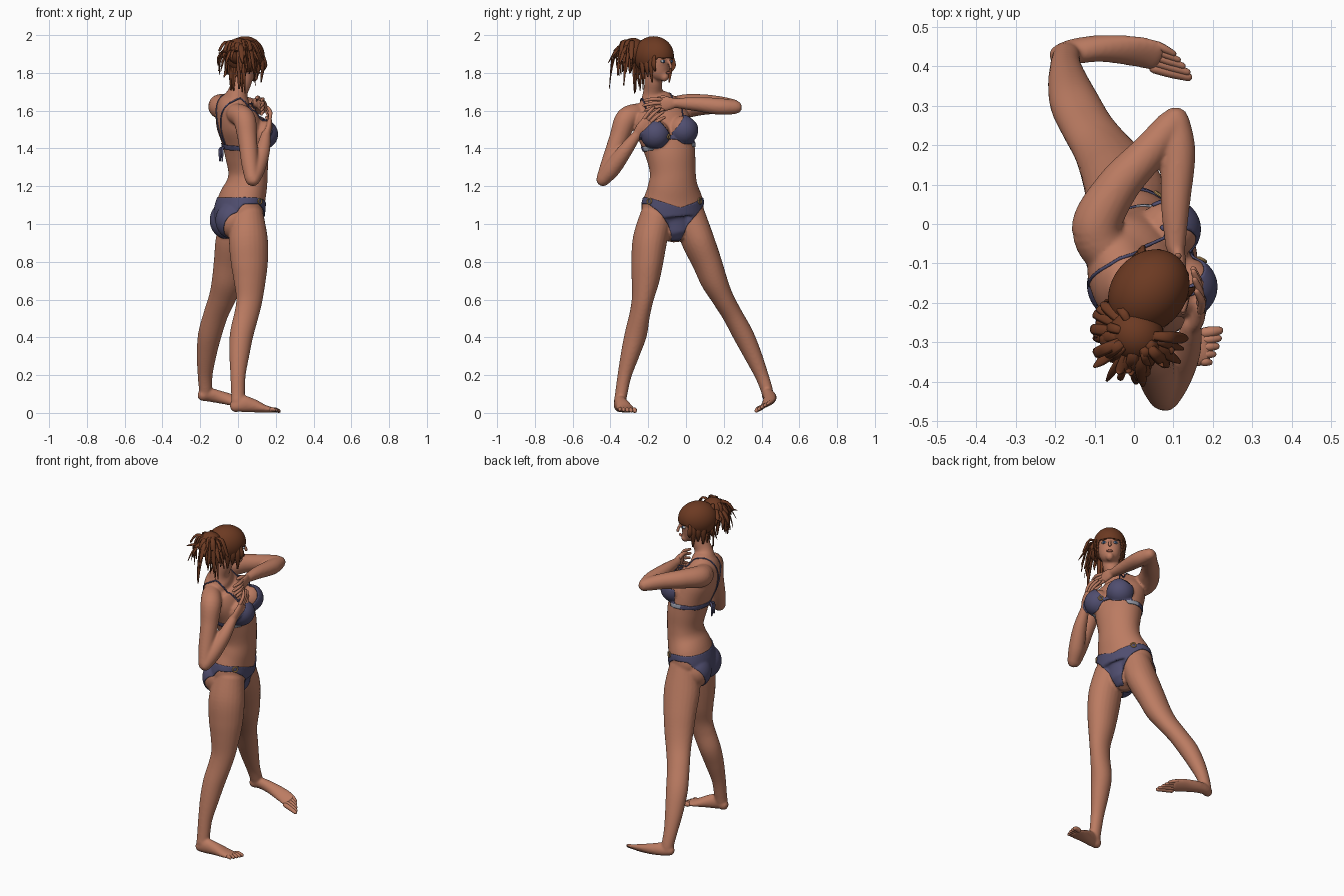
import bpy, bmesh, math, random
from mathutils import Vector, Matrix
from mathutils.bvhtree import BVHTree

if "Cube" in bpy.data.objects:
    bpy.data.objects.remove(bpy.data.objects["Cube"])

random.seed(4)
UP = Vector((0, 0, 1))
F, L = Vector((.953, .303, 0)), Vector((-.303, .953, 0))      # body forward / her left
HF, HL = Vector((.64, .768, 0)), Vector((-.768, .64, 0))      # head forward / left


def mat(name, r, g, b):
    m = bpy.data.materials.new(name)
    m.diffuse_color = (r, g, b, 1)
    m.use_nodes = True
    m.node_tree.nodes["Principled BSDF"].inputs["Base Color"].default_value = m.diffuse_color
    return m


SKIN = mat("skin", .50, .20, .122)
HAIR = mat("brown hair", .15, .042, .016)
NAVY = mat("navy cloth", .08, .076, .16)
GREY = mat("pale grey cloth", .33, .35, .42)
GOLD = mat("gold", .55, .33, .12)
WHITE = mat("eye white", .6, .6, .6)
IRIS = mat("blue iris", .03, .08, .2)
LIPS = mat("lips", .42, .14, .09)


def spline(pts, sub):
    """Catmull-Rom through tuples of any length."""
    P = [pts[0]] + list(pts) + [pts[-1]]
    out = []
    for i in range(1, len(P) - 2):
        for k in range(sub):
            t = k / sub
            out.append([.5 * (2 * b + (c - a) * t + (2*a - 5*b + 4*c - d) * t*t + (3*b - a - 3*c + d) * t**3)
                        for a, b, c, d in zip(P[i-1], P[i], P[i+1], P[i+2])])
    return out + [list(pts[-1])]


def loft(bm, secs, ref=L, n=24, sub=6):
    """Elliptical rings (x, y, z, width, depth) swept along a spline, with round ends."""
    q = spline([tuple(s) if len(s) == 5 else tuple(s) + (s[3],) for s in secs], sub)
    ends = []
    for a, b in ((q[0], q[1]), (q[-1], q[-2])):
        p = Vector(a[:3])
        t = (p - Vector(b[:3])).normalized()
        r = min(a[3], a[4])
        ends.append([list(p + t*r*h) + [a[3]*s, a[4]*s] for h, s in ((.6, .78), (.92, .35))])
    q = ends[0][::-1] + q + ends[1]
    rings = []
    for i, s in enumerate(q):
        t = (Vector(q[min(i+1, len(q)-1)][:3]) - Vector(q[max(i-1, 0)][:3])).normalized()
        u = (ref - t * ref.dot(t)).normalized()
        v = t.cross(u)
        rings.append([bm.verts.new(Vector(s[:3]) + u*s[3]*math.cos(a) + v*s[4]*math.sin(a))
                      for a in (math.tau*k/n for k in range(n))])
    for a, b in zip(rings, rings[1:]):
        for k in range(n):
            bm.faces.new((a[k], a[(k+1) % n], b[(k+1) % n], b[k]))
    bm.faces.new(rings[0])
    bm.faces.new(rings[-1])


def ball(bm, c, f, l, z, fw=F, lf=L):
    m = Matrix((fw*f, lf*l, UP*z)).transposed().to_4x4()
    bmesh.ops.create_uvsphere(bm, u_segments=28, v_segments=18, radius=1, matrix=Matrix.Translation(c) @ m)


def make(name, bm, *mats, fix=True):
    if fix:
        bmesh.ops.recalc_face_normals(bm, faces=bm.faces[:])
    me = bpy.data.meshes.new(name)
    bm.to_mesh(me)
    bm.free()
    for m in mats:
        me.materials.append(m)
    me.polygons.foreach_set("use_smooth", [True] * len(me.polygons))
    ob = bpy.data.objects.new(name, me)
    bpy.context.collection.objects.link(ob)
    return ob


def H(f, l, z):
    """Head-local point to world."""
    return Vector((.04, -.168, z)) + HF*f + HL*l


# --- body: overlapping lofts fused into one skin ---
BUST = ((-1, Vector((.13, -.161, 1.475))), (1, Vector((.088, -.015, 1.497))))
bm = bmesh.new()
loft(bm, [(.015, -.06, .99, .1, .09), (.005, -.07, 1.04, .162, .125), (.02, -.07, 1.12, .163, .122),
          (.045, -.07, 1.2, .135, .107), (.053, -.07, 1.27, .123, .102), (.047, -.08, 1.36, .132, .112),
          (.03, -.1, 1.45, .146, .114), (.0, -.13, 1.54, .157, .112), (-.02, -.15, 1.61, .132, .092),
          (-.01, -.165, 1.66, .09, .068), (.0, -.175, 1.7, .053, .052), (.025, -.172, 1.76, .047, .05),
          (.035, -.17, 1.82, .047, .05)], n=40)
for _, c in BUST:
    ball(bm, c, .078, .075, .076)
for c in ((-.06, -.012, 1.02), (-.03, -.155, 1.02)):               # buttocks
    ball(bm, Vector(c), .085, .086, .095)
loft(bm, [(.05, -.155, 1.05, .085), (.055, -.19, .92, .09, .104), (.06, -.205, .8, .083, .1),
          (.062, -.215, .7, .072, .086), (.06, -.23, .6, .056, .071), (.045, -.245, .52, .053, .066),
          (.02, -.265, .42, .058, .063), (.008, -.293, .32, .05, .055), (.0, -.325, .2, .037, .041),
          (.0, -.343, .1, .032, .037), (.0, -.35, .06, .032, .037)])     # right leg
loft(bm, [(.0, .015, 1.05, .085), (-.015, .06, .92, .086, .104), (-.035, .11, .8, .077, .095),
          (-.055, .148, .7, .07, .085), (-.083, .193, .61, .058, .073), (-.118, .245, .52, .053, .066),
          (-.15, .305, .41, .054, .063), (-.167, .357, .3, .046, .052), (-.174, .4, .2, .036, .04),
          (-.172, .425, .13, .032, .036), (-.172, .432, .1, .03, .034)])   # left leg
RF, LF = Vector((.1, 1, -.05)).normalized(), Vector((.1, .85, .5)).normalized()
loft(bm, [(-.015, -.352, .035, .029, .033), (.02, -.35, .048, .032, .045), (.08, -.335, .038, .038, .036),
          (.14, -.32, .022, .046, .021), (.18, -.312, .016, .044, .014)], ref=RF)   # right foot
loft(bm, [(-.188, .428, .092, .028, .03), (-.15, .438, .095, .03, .038), (-.08, .445, .08, .035, .032),
          (.01, .437, .058, .043, .021), (.06, .424, .045, .042, .014)], ref=LF)     # left foot
loft(bm, [(-.01, -.25, 1.585, .055), (.033, -.315, 1.555, .06), (.05, -.357, 1.45, .051), (.063, -.405, 1.32, .045),
          (.075, -.437, 1.238, .038)])                                               # right upper arm
loft(bm, [(.08, -.44, 1.235, .036), (.1, -.39, 1.295, .045), (.13, -.325, 1.385, .039),
          (.148, -.258, 1.475, .025)])                                               # right forearm
loft(bm, [(-.04, -.1, 1.6, .06), (-.095, -.015, 1.622, .064), (-.045, .09, 1.632, .055),
          (.035, .18, 1.63, .046), (.095, .253, 1.622, .038)], sub=10)               # left upper arm
loft(bm, [(.105, .262, 1.618, .036), (.112, .18, 1.622, .044), (.105, .05, 1.635, .037),
          (.105, -.06, 1.64, .025)])                                                 # left forearm
RH, LH = Vector((.1, -.68, .72)).normalized(), Vector((0, -.2, 1)).normalized()
loft(bm, [(.148, -.262, 1.47, .024, .02), (.162, -.232, 1.505, .036, .018), (.167, -.2, 1.54, .038, .014)], ref=RH)
loft(bm, [(.105, -.055, 1.64, .024, .02), (.115, -.09, 1.638, .036, .017), (.12, -.13, 1.632, .038, .013)], ref=LH)
loft(bm, [(*H(f, 0, z), w, d) for f, z, w, d in (
    (.07, 1.778, .024, .026), (.052, 1.795, .047, .05), (.033, 1.82, .061, .073), (.014, 1.86, .071, .094),
    (.005, 1.9, .074, .097), (0, 1.93, .06, .08), (0, 1.95, .03, .04))], ref=HL)  # head
loft(bm, [(*H(.1, 0, 1.868), .007), (*H(.11, 0, 1.845), .009), (*H(.114, 0, 1.828), .012, .01)], ref=HL)  # nose
body = make("body", bm, SKIN)
mod = body.modifiers.new("fuse", 'REMESH')
mod.mode, mod.voxel_size = 'VOXEL', .0062
mod = body.modifiers.new("soften", 'SMOOTH')
mod.factor, mod.iterations = .5, 7
dg = bpy.context.evaluated_depsgraph_get()
skin = bpy.data.meshes.new_from_object(body.evaluated_get(dg))
body.modifiers.clear()
body.data = skin
skin.polygons.foreach_set("use_smooth", [True] * len(skin.polygons))
src = bmesh.new()
src.from_mesh(skin)
tree = BVHTree.FromBMesh(src)


# --- fingers and toes ---
def digits(name, base, tip, side, spread, fan, r, lens, bend):
    bm = bmesh.new()
    base, tip = Vector(base), Vector(tip)
    for i, k in enumerate(lens):
        s = i / (len(lens) - 1) * 2 - 1
        a = base + side*spread*s
        b = a + (tip - base)*k + side*fan*s
        ri = r[i] if isinstance(r, tuple) else r
        loft(bm, [(*a, ri), (*((a + b)/2 + Vector(bend)), ri), (*b, ri*.75)], ref=side, n=10, sub=4)
    return make(name, bm, SKIN)


digits("right_fingers", (.166, -.203, 1.538), (.152, -.13, 1.602), RH, .027, .012, .0098, (.85, 1, .97, .8), (.008, 0, .004))
digits("left_fingers", (.12, -.125, 1.632), (.125, -.22, 1.615), LH, .027, .012, .0098, (.75, .95, 1, .9), (.01, 0, .004))
digits("right_toes", (.175, -.312, .016), (.212, -.31, .012), RF, .036, .004, (.011, .011, .012, .012, .014), (.55, .75, .9, 1, 1), (0, 0, .003))
digits("left_toes", (.055, .425, .044), (.14, .395, .025), LF, .034, -.008, (.014, .012, .011, .01, .01), (1, .95, .8, .65, .5), (0, 0, .002))
bm = bmesh.new()
loft(bm, [(.158, -.205, 1.5, .014), (.168, -.175, 1.515, .012), (.168, -.15, 1.54, .009)], n=10)
loft(bm, [(.108, -.085, 1.655, .014), (.105, -.115, 1.668, .012), (.1, -.145, 1.668, .009)], n=10)
make("thumbs", bm, SKIN)


# --- swimwear: offset copies of the skin where a rule holds ---
def cloth(name, rule):
    bm = src.copy()
    drop = []
    for f in bm.faces:
        k = rule(f.calc_center_median())
        f.material_index = max(k - 1, 0)
        if not k:
            drop.append(f)
    bmesh.ops.delete(bm, geom=drop, context='FACES')
    for _ in range(8):                                             # even out the hems
        new = {}
        for v in bm.verts:
            nb = [e.other_vert(v).co for e in v.link_edges if e.is_boundary]
            if len(nb) == 2:
                new[v] = v.co*.4 + (nb[0] + nb[1])*.3
        for v, c in new.items():
            v.co = c
    ob = make(name, bm, NAVY, GREY, fix=False)
    m = ob.modifiers.new("thickness", 'SOLIDIFY')
    m.thickness, m.offset = .005, 1


def bottom(p):
    if not .88 < p.z < 1.16:
        return 0
    d = p - Vector((.01, -.07, 0))
    l, f = abs(d.dot(L)), d.dot(F)
    if l > .24:
        return 0
    t = min(max((f + .07)/.12, 0), 1)
    front = .915 + .19 * (max(l - .025, 0)/.125)**.6
    back = .91 + .19 * (l/.16)**3
    top = 1.14 - .055 * min(max(f/.1, 0), 1) * max(1 - l/.16, 0)
    return int(min(front*t + back*(1-t), 1.108) < p.z < top)


def top(p):
    if not 1.36 < p.z < 1.6:
        return 0
    d = p - Vector((.04, -.09, 0))
    l, f = d.dot(L), d.dot(F)
    if abs(l) < .17 and abs(p.z - 1.41 - .08*l) < .012 and -.18 < f < .075:
        return 2 if abs(l) > .1 and f > .01 else 1
    if abs(l) < .03 and f > 0 and abs(p.z - 1.46) < .01:           # bridge between the cups
        return 1
    for side, c in BUST:
        r = p - c
        s, z = r.dot(L)*side, r.z
        if r.length < .094 and r.dot(F) > -.02 and -.07 + max(0, -s - .02)*1.1 < z < min(-.02 + 1.3*(s + .075), .078 - .9*(s - .01)):
            return 1
    return 0


cloth("bikini_bottom", bottom)
cloth("bikini_top", top)

# shoulder straps hugging the skin, and the tie at the back
bm = bmesh.new()
for pts in ([(.125, -.005, 1.55), (.07, -.03, 1.62), (0, -.075, 1.68), (-.08, -.13, 1.64), (-.12, -.16, 1.55), (-.08, -.15, 1.42)],
            [(.15, -.175, 1.54), (.09, -.21, 1.61), (.02, -.25, 1.67), (-.06, -.23, 1.62), (-.09, -.2, 1.54), (-.07, -.16, 1.42)]):
    hug = [tree.find_nearest(Vector(p)) for p in spline(pts, 5)]
    loft(bm, [(*(c + n*.001), .0042) for c, n, _, _ in hug], n=8, sub=1)
for k in (-1, 1):
    a = Vector((-.075, -.135, 1.405))
    loft(bm, [(*a, .006), (*(a - F*.015 + L*k*.02 - UP*.01), .007), (*(a - F*.015 + L*k*.02 - UP*.07), .005)], n=8)
make("straps", bm, NAVY)


# gold rings at chest and hips
def ring(name, p, r):
    c, n, _, _ = tree.find_nearest(Vector(p))
    bpy.ops.mesh.primitive_torus_add(location=c + n*.007, rotation=n.to_track_quat('Z', 'Y').to_euler(),
                                     major_radius=r, minor_radius=.004, major_segments=20, minor_segments=8)
    o = bpy.context.object
    o.name = name
    o.data.materials.append(GOLD)


ring("chest_ring", (.18, -.075, 1.46), .011)
ring("right_hip_ring", (.13, -.205, 1.122), .014)
ring("left_hip_ring", (.07, .08, 1.122), .014)

# --- face details ---
for nm, m, f, s, dz in (("eye_whites", WHITE, .086, (.011, .015, .0075), 0), ("irises", IRIS, .0915, (.0075, .0085, .008), 0),
                        ("brows", HAIR, .091, (.008, .02, .0035), .017)):
    bm = bmesh.new()
    for k in (-1, 1):
        ball(bm, H(f, .033*k, 1.861 + dz), *s, HF, HL)
    make(nm, bm, m)
bm = bmesh.new()
ball(bm, H(.098, 0, 1.8), .008, .019, .007, HF, HL)
make("lips", bm, LIPS)

# --- hair cap, open over the face ---
bm = bmesh.new()
bmesh.ops.create_uvsphere(bm, u_segments=64, v_segments=48, radius=1, matrix=Matrix.Translation(H(-.004, 0, 1.892))
                          @ Matrix((HF*.114, HL*.095, UP*.102)).transposed().to_4x4())
gone = []
for f in bm.faces:
    c = f.calc_center_median()
    k = (c - H(0, 0, 0)).dot(HF)
    if c.z < 1.805 + .075 * min(max((k - .01)/.07, 0), 1):
        gone.append(f)
bmesh.ops.delete(bm, geom=gone, context='FACES')
cap = make("hair_cap", bm, HAIR)
m = cap.modifiers.new("thickness", 'SOLIDIFY')
m.thickness, m.offset = .012, -1


# --- hair locks: sides and nape ---
def lock(bm, pts, w, ref):
    ws = (.6, 1, .3) if len(pts) == 3 else (.6, 1, .9, .3)
    loft(bm, [(*p, w*k, w*k*.4) for p, k in zip(pts, ws)], ref=ref, n=6, sub=3)


bm = bmesh.new()
for k in (-1, 1):
    for f, z in ((.06, 1.81), (.04, 1.75), (.01, 1.78), (-.02, 1.76)):
        lock(bm, [H(f, .075*k, 1.89), H(f + .004, .083*k, 1.84), H(f + .004, .07*k, z)], .017, HF)
for i in range(9):
    l = -.06 + .015*i
    lock(bm, [H(-.085, l, 1.86), H(-.09, l, 1.81), H(-.075 - random.random()*.03, l*1.1, random.uniform(1.68, 1.8))], .012, HL)
make("hair_locks", bm, HAIR)

# --- ponytail: knot with a burst of drooping strands ---
bm = bmesh.new()
C = Vector((.005, -.28, 1.915))
ball(bm, C, .068, .072, .07, HF, HL)
for i in range(70):
    a = i * 2.39996
    d = Vector((math.cos(a), math.sin(a), 0))
    if d.dot(HF) > .6:
        continue
    r = random.uniform(.07, .14)
    drop = random.uniform(-.01, .13) + (.08 if i % 6 == 0 else 0)
    lock(bm, [C + d*.025 + UP*.045, C + d*r*.6 + UP*random.uniform(.0, .055), C + d*r*.85 - UP*drop*.45,
              C + d*r*random.uniform(.75, 1.05) - UP*drop], random.uniform(.009, .016), d.cross(UP))
make("ponytail", bm, HAIR)
src.free()
